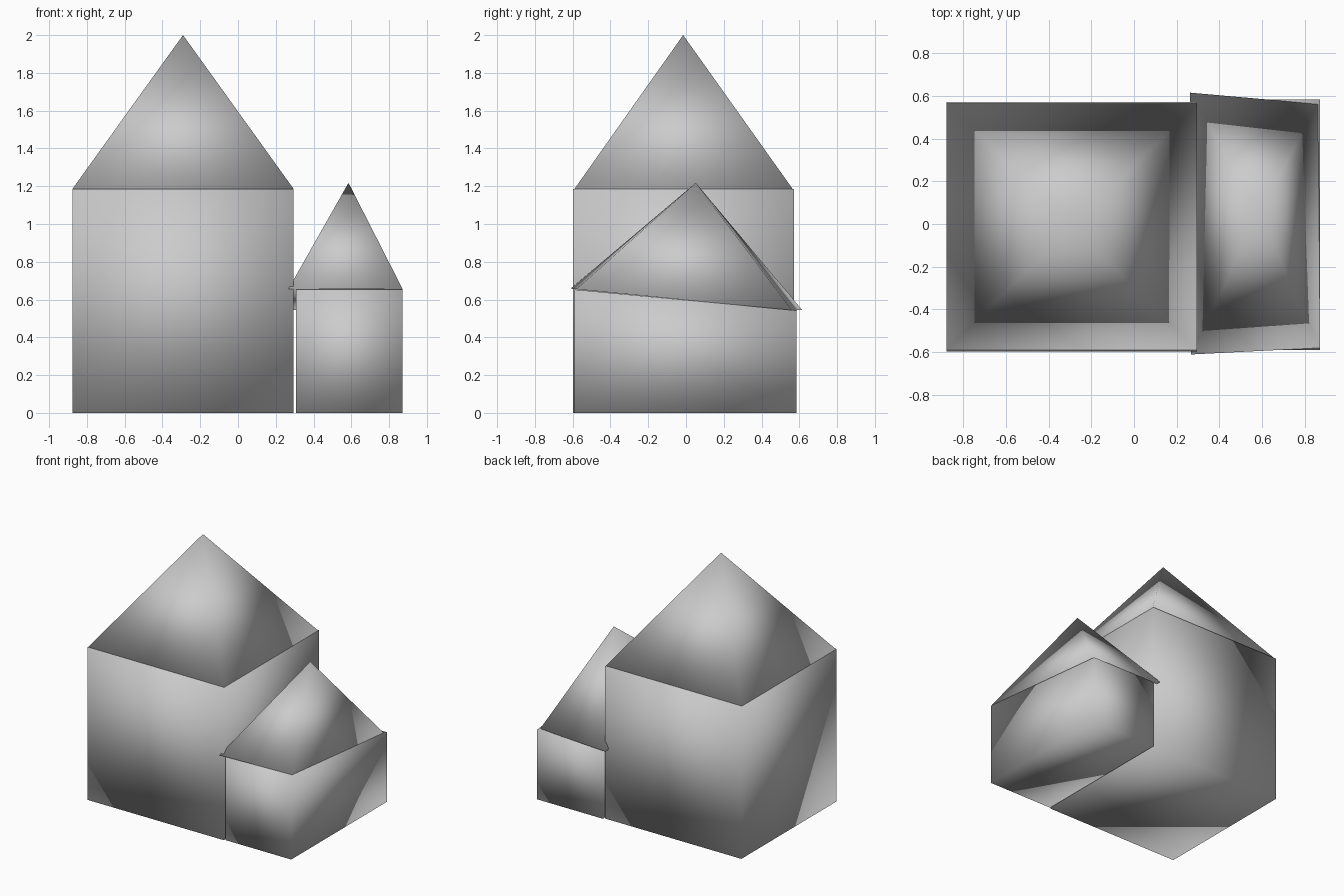
import bpy, bmesh

cube = bpy.data.objects.get("Cube")
if cube:
    bpy.data.objects.remove(cube, do_unlink=True)

# One grey for every part
grey = bpy.data.materials.new("plain_grey")
grey.use_nodes = True
colour = (0.6, 0.6, 0.6, 1)
grey.diffuse_color = colour
grey.node_tree.nodes["Principled BSDF"].inputs["Base Color"].default_value = colour


def finish(name, bm):
    """Turn a bmesh into a fully smooth-shaded grey object."""
    bmesh.ops.recalc_face_normals(bm, faces=bm.faces)
    for face in bm.faces:
        face.smooth = True
    mesh = bpy.data.meshes.new(name)
    bm.to_mesh(mesh)
    bm.free()
    mesh.materials.append(grey)
    obj = bpy.data.objects.new(name, mesh)
    bpy.context.collection.objects.link(obj)
    return obj


def walls(name, x, y, front_top, back_top):
    """Closed block on the ground whose top may slope from front to back."""
    bm = bmesh.new()
    bmesh.ops.create_cube(bm, size=1)
    for v in bm.verts:
        top = back_top if v.co.y > 0 else front_top
        v.co = (x[v.co.x > 0], y[v.co.y > 0], top if v.co.z > 0 else 0)
    return finish(name, bm)


def roof(name, corners, apex):
    """Closed four-sided pyramid over a loop of eave corners."""
    bm = bmesh.new()
    base = [bm.verts.new(c) for c in corners]
    tip = bm.verts.new(apex)
    bm.faces.new(base[::-1])
    for a, b in zip(base, base[1:] + base[:1]):
        bm.faces.new((a, b, tip))
    return finish(name, bm)


# Main house
left, right, front, back, eaves = -0.877, 0.295, -0.598, 0.572, 1.185
walls("house_walls", (left, right), (front, back), eaves, eaves)
inset = 0.007
f, b = front + inset, back - inset
roof("house_roof",
     [(left, f, eaves), (right, f, eaves), (right, b, eaves), (left, b, eaves)],
     (-0.291, -0.015, 2.0))

# Side annex with a lower back and a slightly crooked roof
walls("annex_walls", (0.306, 0.871), (-0.59, 0.584), 0.653, 0.542)
roof("annex_roof",
     [(0.268, -0.611, 0.658), (0.872, -0.58, 0.655),
      (0.862, 0.562, 0.542), (0.263, 0.615, 0.545)],
     (0.585, 0.052, 1.218))
